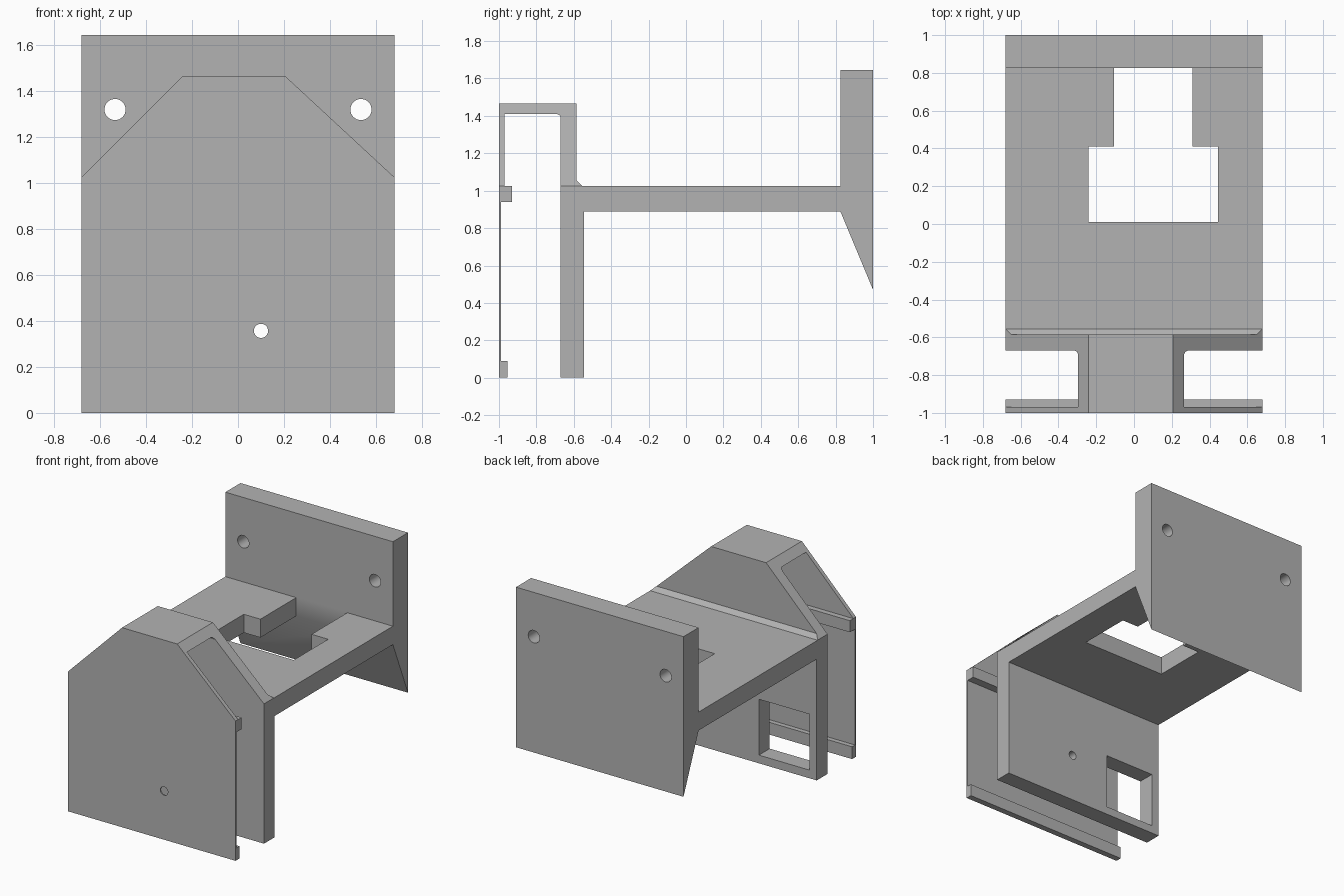
import bpy, bmesh
from mathutils import Vector

cube = bpy.data.objects.get("Cube")
if cube:
    bpy.data.objects.remove(cube, do_unlink=True)

grey = bpy.data.materials.new("plain_grey")
grey.use_nodes = True
COLOUR = (0.45, 0.45, 0.45, 1)
grey.diffuse_color = COLOUR
grey.node_tree.nodes["Principled BSDF"].inputs["Base Color"].default_value = COLOUR

HALF = 0.68     # half of the width
SHELF = 1.025   # top of the shelf
PLACE = {       # profile coordinates plus depth -> x, y, z
    "X": lambda a, b, d: (d, a, b),
    "Y": lambda a, b, d: (a, d, b),
    "Z": lambda a, b, d: (a, b, d),
}


def prism(name, profile, axis, start, end):
    """Extrude a closed 2D profile along one axis."""
    bm = bmesh.new()
    face = bm.faces.new([bm.verts.new(PLACE[axis](a, b, start)) for a, b in profile])
    moved = bmesh.ops.extrude_face_region(bm, geom=[face])["geom"]
    bmesh.ops.translate(bm, vec=Vector(PLACE[axis](0, 0, end - start)),
                        verts=[v for v in moved if isinstance(v, bmesh.types.BMVert)])
    bmesh.ops.recalc_face_normals(bm, faces=bm.faces)
    mesh = bpy.data.meshes.new(name)
    bm.to_mesh(mesh)
    bm.free()
    mesh.materials.append(grey)
    obj = bpy.data.objects.new(name, mesh)
    bpy.context.collection.objects.link(obj)
    return obj


def drill(name, x, z, radius, y0, y1):
    """Round cutter along y."""
    bpy.ops.mesh.primitive_cylinder_add(vertices=32, radius=radius, depth=y1 - y0,
                                        location=(x, (y0 + y1) / 2, z),
                                        rotation=(1.5707963, 0, 0))
    obj = bpy.context.object
    obj.name = name
    obj.data.materials.append(grey)
    return obj


# Bracket side profile: front cover, hood, rear wall, shelf and back plate
bracket = prism("bracket_body", [
    (-1, 0), (-0.955, 0), (-0.955, 0.09), (-0.99, 0.09),           # bottom lip
    (-0.99, 0.94), (-0.93, 0.94), (-0.93, SHELF), (-0.97, SHELF),  # upper ridge
    (-0.97, 1.41), (-0.69, 1.41), (-0.676, 1.404), (-0.67, 1.39),  # hood inside
    (-0.67, 0), (-0.545, 0), (-0.545, 0.89),                       # rear wall
    (0.825, 0.89), (1, 0.47), (1, 1.645), (0.825, 1.645),          # back plate
    (0.825, SHELF), (-0.555, SHELF), (-0.585, 1.055),              # shelf, fillet
    (-0.585, 1.465), (-1, 1.465),                                  # hood top
], "X", -HALF, HALF)

# Sloping hood shoulders
cutters = []
for side, name, top in ((-1, "right_slope", 0.24), (1, "left_slope", 0.205)):
    run, rise = HALF - top, 1.465 - SHELF
    foot = SHELF + 0.001
    cutters.append(prism(name, [
        (side * HALF, foot),
        (side * (top - run / 2), foot + rise * 1.5),
        (side * 0.9, foot + rise * 1.5),
        (side * 0.9, foot),
    ], "Y", -1.2, -0.3))

# Stepped opening in the shelf
cutters.append(prism("shelf_opening", [
    (-0.24, 0.01), (0.445, 0.01), (0.445, 0.41), (0.31, 0.41),
    (0.31, 0.825), (-0.105, 0.825), (-0.105, 0.41), (-0.24, 0.41),
], "Z", 0.8, 1.2))

# Window in the rear wall
cutters.append(prism("wall_window", [
    (-0.62, 0.06), (-0.21, 0.06), (-0.21, 0.47), (-0.62, 0.47),
], "Y", -0.8, -0.4))

# Screw holes
for side in (-1, 1):
    cutters.append(drill("mounting_hole", side * 0.535, 1.32, 0.046, 0.7, 1.1))
cutters.append(drill("small_hole", 0.1, 0.357, 0.031, -1.1, -0.4))

for cutter in cutters:
    cutter.hide_render = True
    mod = bracket.modifiers.new(cutter.name, "BOOLEAN")
    mod.operation = "DIFFERENCE"
    mod.solver = "EXACT"
    mod.object = cutter

# Bake the cuts and drop the cutters
bpy.context.view_layer.update()
graph = bpy.context.evaluated_depsgraph_get()
baked = bpy.data.meshes.new_from_object(bracket.evaluated_get(graph))
bracket.modifiers.clear()
bracket.data = baked
baked.materials.clear()
baked.materials.append(grey)
for poly in baked.polygons:
    poly.material_index = 0
for cutter in cutters:
    bpy.data.objects.remove(cutter, do_unlink=True)

bpy.ops.object.select_all(action="DESELECT")
bracket.select_set(True)
bpy.context.view_layer.objects.active = bracket
bpy.ops.object.shade_smooth_by_angle(angle=0.4)
